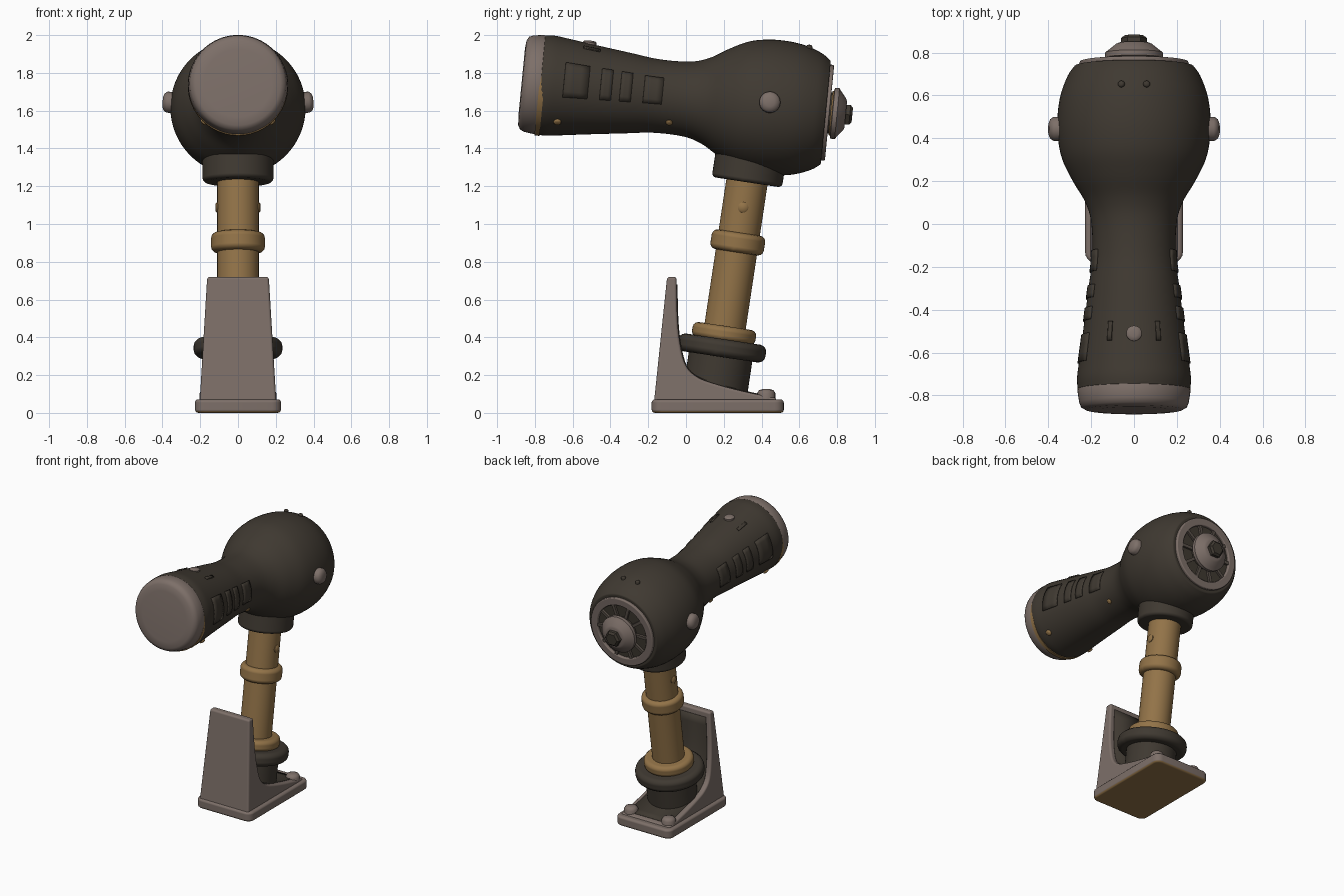
import bpy, bmesh, math
from mathutils import Matrix, Vector

if "Cube" in bpy.data.objects:
    bpy.data.objects.remove(bpy.data.objects["Cube"])


def material(name, rgb):
    m = bpy.data.materials.new(name)
    m.diffuse_color = (*rgb, 1)
    m.use_nodes = True
    m.node_tree.nodes["Principled BSDF"].inputs["Base Color"].default_value = m.diffuse_color
    return m


DARK = material("charcoal brown", (0.050, 0.041, 0.031))
GREY = material("warm grey", (0.205, 0.160, 0.140))
GOLD = material("ochre", (0.29, 0.172, 0.065))
BROWN = material("dim brown", (0.10, 0.08, 0.065))


def frame(origin, direction):
    """Local z along direction, local x along world x."""
    z = Vector(direction).normalized()
    x = Vector((1, 0, 0))
    y = z.cross(x)
    m = Matrix((x, y, z)).transposed().to_4x4()
    m.translation = origin
    return m


HEAD = frame((0, 0.74, 1.59), (0, -0.995, 0.097))    # t runs from back to nozzle tip
STEM = frame((0, 0.138, 0), (0, 0.151, 1))           # runs up the handle


def finish(name, bm, mats, matrix=Matrix(), bevel=0.0, solid=0.0):
    bmesh.ops.recalc_face_normals(bm, faces=bm.faces)
    me = bpy.data.meshes.new(name)
    bm.to_mesh(me)
    bm.free()
    me.transform(matrix)
    ob = bpy.data.objects.new(name, me)
    bpy.context.collection.objects.link(ob)
    for m in mats:
        me.materials.append(m)
    if solid:
        s = ob.modifiers.new("thickness", 'SOLIDIFY')
        s.thickness, s.offset = solid, 0
    if bevel:
        for p in me.polygons:
            p.use_smooth = True
        b = ob.modifiers.new("round", 'BEVEL')
        b.width, b.segments = bevel, 3
        b.limit_method, b.angle_limit = 'ANGLE', math.radians(40)
        b.harden_normals = True
    else:
        bpy.ops.object.select_all(action='DESELECT')
        ob.select_set(True)
        bpy.context.view_layer.objects.active = ob
        bpy.ops.object.shade_smooth_by_angle(angle=math.radians(40))
    return ob


def curve(pts, n=5):
    """Smooth curve through 2D points."""
    p = [Vector(q) for q in pts]
    out = []
    for i in range(len(p) - 1):
        a, b, c, d = p[max(i - 1, 0)], p[i], p[i + 1], p[min(i + 2, len(p) - 1)]
        for k in range(n):
            t = k / n
            out.append(0.5 * (2 * b + (c - a) * t + (2 * a - 5 * b + 4 * c - d) * t * t
                              + (3 * b - a - 3 * c + d) * t ** 3))
    return out + [p[-1]]


def lathe(name, prof, mat, matrix, bevel=0.0, seg=48, closed=False):
    """Turn (radius, height) points about local z."""
    bm = bmesh.new()
    rings = [[bm.verts.new((r * math.cos(2 * math.pi * i / seg),
                            r * math.sin(2 * math.pi * i / seg), h))
              for i in range(seg)] for r, h in prof]
    pairs = list(zip(rings, rings[1:]))
    if closed:
        pairs.append((rings[-1], rings[0]))
    else:
        bm.faces.new(rings[0])
        bm.faces.new(rings[-1])
    for a, b in pairs:
        for i in range(seg):
            j = (i + 1) % seg
            bm.faces.new((a[i], a[j], b[j], b[i]))
    return finish(name, bm, [mat], matrix, bevel)


def ring(name, r, h0, h1, mat, bevel=0.0):
    return lathe(name, [(r, h0), (r, h1)], mat, STEM, bevel)


# Head: bulb narrowing to a flared nozzle
head_prof = curve([(0.275, 0), (0.31, 0.05), (0.343, 0.14), (0.357, 0.24), (0.355, 0.34),
                   (0.335, 0.44), (0.287, 0.54), (0.228, 0.64), (0.199, 0.74), (0.195, 0.9),
                   (0.213, 1.05), (0.238, 1.25), (0.258, 1.4), (0.266, 1.47), (0.262, 1.52)])
lathe("head_shell", head_prof, DARK, HEAD, 0.008, seg=64)
lathe("nozzle_cap", [(0.255, 1.50), (0.264, 1.525), (0.256, 1.58), (0.247, 1.602),
                     (0.225, 1.614), (0.18, 1.618)], GREY, HEAD, seg=64)
lathe("nozzle_seam", [(0.263, 1.497), (0.263, 1.524)], GOLD,
      HEAD @ Matrix.Translation((0, -0.007, 0)))


def head_radius(t):
    for a, b in zip(head_prof, head_prof[1:]):
        if a.y <= t <= b.y:
            return a.x + (b.x - a.x) * (t - a.y) / (b.y - a.y)
    return head_prof[-1].x


def stud(name, angle, t, r, h, mat, seg=20):
    """Domed screw on the head surface; angle 0 = +x, 90 = top."""
    a = math.radians(angle)
    d = Vector((math.cos(a), math.sin(a), 0))
    m = d.to_track_quat('Z', 'Y').to_matrix().to_4x4()
    m.translation = d * head_radius(t)
    m.translation.z = t
    lathe(name, [(r, -0.03), (r, h * 0.45), (r * 0.82, h * 0.8), (r * 0.45, h)],
          mat, HEAD @ m, seg=seg)


def panel(name, a0, a1, t0, t1, mat):
    """Thin curved plate lying on the head surface."""
    bm = bmesh.new()
    n = 6
    g = []
    for i in range(n + 1):
        a = math.radians(a0 + (a1 - a0) * i / n)
        row = []
        for k in range(4):
            t = t0 + (t1 - t0) * k / 3
            r = head_radius(t) + 0.002
            row.append(bm.verts.new((r * math.cos(a), r * math.sin(a), t)))
        g.append(row)
    for i in range(n):
        for k in range(3):
            bm.faces.new((g[i][k], g[i + 1][k], g[i + 1][k + 1], g[i][k + 1]))
    finish(name, bm, [mat], HEAD, solid=0.009)


# Screws and raised side slats, mirrored left and right
for side, flip in (("right", False), ("left", True)):
    def A(a):
        return 180 - a if flip else a
    stud(side + "_pivot_bolt", A(4), 0.30, 0.056, 0.042, GREY)
    stud(side + "_front_screw", A(-46), 1.41, 0.02, 0.012, GOLD, 12)
    stud(side + "_neck_screw", A(-43), 0.82, 0.018, 0.010, GOLD, 12)
    stud(side + "_rear_screw", A(80), 0.12, 0.016, 0.016, DARK, 12)
    for i, (t, w) in enumerate([(1.33, 0.065), (1.17, 0.03), (1.065, 0.03), (0.92, 0.05)]):
        panel(f"{side}_slat_{i + 1}", A(-12), A(30), t - w, t + w, DARK)
    panel(side + "_top_slot", A(60), A(65), 1.22, 1.31, DARK)
stud("nozzle_top_bolt", 90, 1.28, 0.036, 0.016, GREY)

# Rear vent: rim, radial fins, hub and nut
lathe("vent_rim", [(0.20, 0.01), (0.20, -0.02), (0.255, -0.02), (0.255, 0.01)],
      GREY, HEAD, 0.008, closed=True)
for i in range(10):
    bm = bmesh.new()
    bmesh.ops.create_cube(bm, size=1, matrix=Matrix.Rotation(math.tau * i / 10, 4, 'Z')
                          @ Matrix.Translation((0.155, 0, -0.005))
                          @ Matrix.Diagonal((0.11, 0.022, 0.022, 1)))
    finish(f"vent_fin_{i + 1}", bm, [BROWN], HEAD)
lathe("hub_base", [(0.11, 0.0), (0.11, -0.035)], DARK, HEAD)
lathe("hub_cone", [(0.10, -0.03), (0.135, -0.036), (0.135, -0.06), (0.115, -0.075),
                   (0.085, -0.10), (0.07, -0.106)], GREY, HEAD)
lathe("hub_gold_band", [(0.118, -0.025), (0.118, -0.04)], GOLD, HEAD)
lathe("hub_nut", [(0.06, -0.10), (0.06, -0.128), (0.045, -0.141)], DARK, HEAD, seg=6)

# Handle stack
ring("head_collar", 0.188, 1.235, 1.40, DARK, 0.022)
ring("handle_tube", 0.11, 0.40, 1.30, GOLD)
ring("handle_middle_ring", 0.143, 0.86, 0.965, GOLD, 0.03)
ring("handle_lower_ring", 0.17, 0.385, 0.465, GOLD, 0.03)
ring("socket_ring", 0.235, 0.30, 0.395, DARK, 0.036)
ring("socket_cup", 0.17, 0.10, 0.34, DARK, 0.015)
for s in (-1, 1):
    m = STEM @ Matrix.Translation((s * 0.10, 0.0, 1.10)) @ Matrix.Rotation(s * math.pi / 2, 4, 'Y')
    lathe("handle_stud", [(0.028, 0), (0.028, 0.012), (0.018, 0.02)], GOLD, m, seg=16)

# Foot slab with rounded corners and an ochre underside
bm = bmesh.new()
outline = []
cr = 0.05
for cx, cy, a0 in ((0.178, 0.468, 0), (-0.178, 0.468, 90), (-0.178, -0.132, 180), (0.178, -0.132, 270)):
    for k in range(6):
        a = math.radians(a0 + 18 * k)
        outline.append((cx + cr * math.cos(a), cy + cr * math.sin(a)))
low = [bm.verts.new((x, y, 0)) for x, y in outline]
high = [bm.verts.new((x, y, 0.072)) for x, y in outline]
bm.faces.new(low)
bm.faces.new(high)
for i in range(len(low)):
    j = (i + 1) % len(low)
    bm.faces.new((low[i], low[j], high[j], high[i]))
bm.normal_update()
for f in bm.faces:
    if all(v.co.z < 0.001 for v in f.verts):
        f.material_index = 1
finish("foot_slab", bm, [GREY, GOLD], bevel=0.018)


# Upright bracket sweeping down into the foot
def half_width(z):
    return 0.202 - 0.06 * (z - 0.07)


inner = curve([(-0.05, 0.72), (-0.045, 0.5), (-0.03, 0.36), (0.0, 0.25), (0.06, 0.19),
               (0.15, 0.155), (0.3, 0.115), (0.48, 0.078)], 4)
loop = [Vector((-0.17, 0.05)), Vector((-0.10, 0.72))] + inner + [Vector((0.48, 0.05))]
bm = bmesh.new()
sides = [[bm.verts.new((s * half_width(p.y), p.x, p.y)) for p in loop] for s in (-1, 1)]
for s in sides:
    bm.faces.new(s)
for i in range(len(loop)):
    j = (i + 1) % len(loop)
    bm.faces.new((sides[0][i], sides[0][j], sides[1][j], sides[1][i]))
finish("bracket", bm, [GREY], bevel=0.018)

# Dark lining on the inner curve of the bracket
bm = bmesh.new()
strip = [[bm.verts.new((s * (half_width(p.y) - 0.035), p.x, p.y)) for s in (-1, 1)]
         for p in inner[1:-1]]
for a, b in zip(strip, strip[1:]):
    bm.faces.new((a[0], a[1], b[1], b[0]))
finish("bracket_lining", bm, [DARK], solid=0.009)

# Foot bolts
for s in (-1, 1):
    lathe("foot_bolt", [(0.048, 0.05), (0.048, 0.105), (0.038, 0.12), (0.02, 0.126)], GREY,
          Matrix.Translation((s * 0.155, 0.425, 0)), seg=20)
